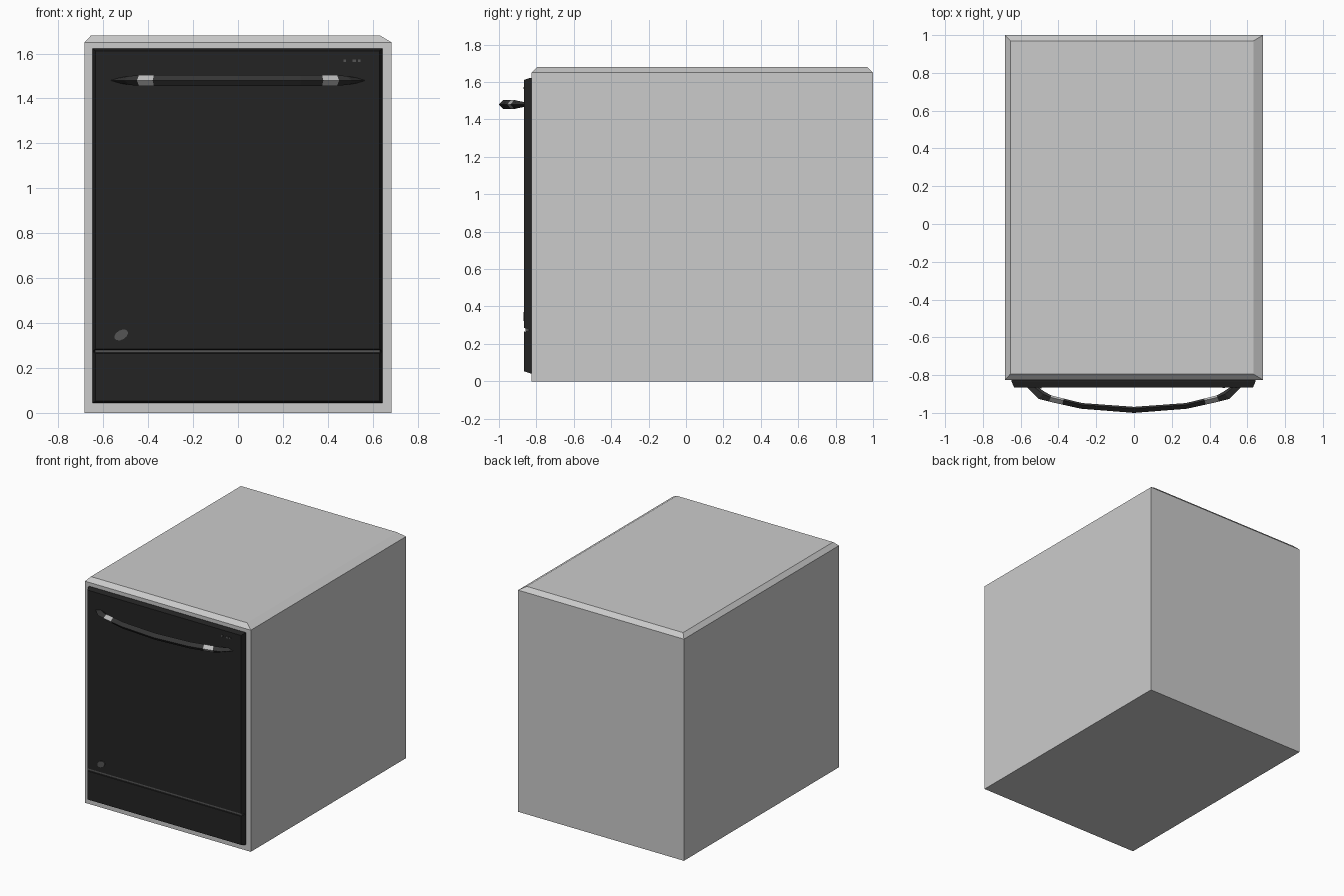
import bpy, bmesh, math

if "Cube" in bpy.data.objects:
    bpy.data.objects.remove(bpy.data.objects["Cube"])


def material(name, r, g, b):
    m = bpy.data.materials.new(name)
    m.diffuse_color = (r, g, b, 1)
    m.use_nodes = True
    m.node_tree.nodes["Principled BSDF"].inputs["Base Color"].default_value = m.diffuse_color
    return m


CABINET = material("light_grey", 0.6, 0.6, 0.6)
BLACK = material("black_panel", 0.017, 0.017, 0.017)
DARK = material("dark_handle", 0.035, 0.035, 0.035)
SILVER = material("silver", 0.5, 0.5, 0.5)
SEAM = material("seam_grey", 0.09, 0.09, 0.09)


def loft(name, rings, mats, band=None):
    """Skin a list of closed rings, cap both ends; band(i) gives the material per segment."""
    bm = bmesh.new()
    loops = [[bm.verts.new(p) for p in ring] for ring in rings]
    n = len(loops[0])
    for i in range(len(loops) - 1):
        for j in range(n):
            k = (j + 1) % n
            f = bm.faces.new((loops[i][j], loops[i][k], loops[i + 1][k], loops[i + 1][j]))
            f.material_index = band(i) if band else 0
    bm.faces.new(loops[0][::-1])
    bm.faces.new(loops[-1])
    bmesh.ops.recalc_face_normals(bm, faces=bm.faces[:])
    me = bpy.data.meshes.new(name)
    bm.to_mesh(me)
    bm.free()
    for m in mats:
        me.materials.append(m)
    ob = bpy.data.objects.new(name, me)
    bpy.context.collection.objects.link(ob)
    return ob


def rect_z(x0, x1, y0, y1, z):
    return [(x0, y0, z), (x1, y0, z), (x1, y1, z), (x0, y1, z)]


def rect_y(x0, x1, z0, z1, y):
    return [(x0, y, z0), (x1, y, z0), (x1, y, z1), (x0, y, z1)]


# Cabinet with chamfered top edges
loft("cabinet", [rect_z(-0.683, 0.683, -0.825, 1.0, 0),
                 rect_z(-0.683, 0.683, -0.825, 1.0, 1.65),
                 rect_z(-0.655, 0.633, -0.795, 0.97, 1.68)], [CABINET])

# Door and kick panel, each with sloping edges, and the seam strip between
Y0, Y1 = -0.82, -0.865
loft("door", [rect_y(-0.648, 0.643, 0.274, 1.622, Y0),
              rect_y(-0.648, 0.643, 0.274, 1.622, -0.835),
              rect_y(-0.635, 0.63, 0.285, 1.612, Y1)], [BLACK])
loft("kick_panel", [rect_y(-0.648, 0.643, 0.043, 0.274, Y0),
                    rect_y(-0.648, 0.643, 0.043, 0.274, -0.835),
                    rect_y(-0.635, 0.63, 0.053, 0.265, Y1)], [BLACK])
loft("seam_strip", [rect_y(-0.637, 0.632, 0.268, 0.281, -0.83),
                    rect_y(-0.637, 0.632, 0.268, 0.281, -0.858)], [SEAM])

# Bowed handle: outer ridge point, inner point, half height at each station
half = [(-0.570, -0.862, -0.512, -0.862, 0.012),
        (-0.507, -0.925, -0.470, -0.890, 0.020),
        (-0.450, -0.940, -0.437, -0.908, 0.024),
        (-0.380, -0.956, -0.372, -0.924, 0.025),
        (-0.280, -0.978, -0.275, -0.948, 0.025)]
stations = half + [(0, -1.0, 0, -0.968, 0.025)] + \
    [(-a, b, -c, d, h) for a, b, c, d, h in reversed(half)]
rings = []
for ox, oy, ix, iy, h in stations:
    def at(t, z, ox=ox, oy=oy, ix=ix, iy=iy):
        return (ox + (ix - ox) * t, oy + (iy - oy) * t, 1.48 + z)
    rings.append([at(0, 0), at(0.7, h), at(1, h * 0.7), at(1, -h * 0.7), at(0.7, -h)])
loft("handle", rings, [DARK, SILVER], lambda i: 1 if i in (2, 7) else 0)

# Small tilted oval badge plate, left blank
tilt = math.radians(30)


def oval(y):
    pts = []
    for k in range(12):
        a = 2 * math.pi * k / 12
        u, v = 0.033 * math.cos(a), 0.021 * math.sin(a)
        pts.append((-0.52 + u * math.cos(tilt) - v * math.sin(tilt), y,
                    0.347 + u * math.sin(tilt) + v * math.cos(tilt)))
    return pts


loft("badge_plate", [oval(-0.864), oval(-0.87)], [SEAM])

# Indicator lights at the upper right
for i, (x, w) in enumerate([(0.475, 0.006), (0.517, 0.008), (0.54, 0.006)]):
    loft(f"indicator_light_{i + 1}", [rect_y(x - w, x + w, 1.562, 1.574, -0.864),
                                      rect_y(x - w, x + w, 1.562, 1.574, -0.869)], [SEAM])
